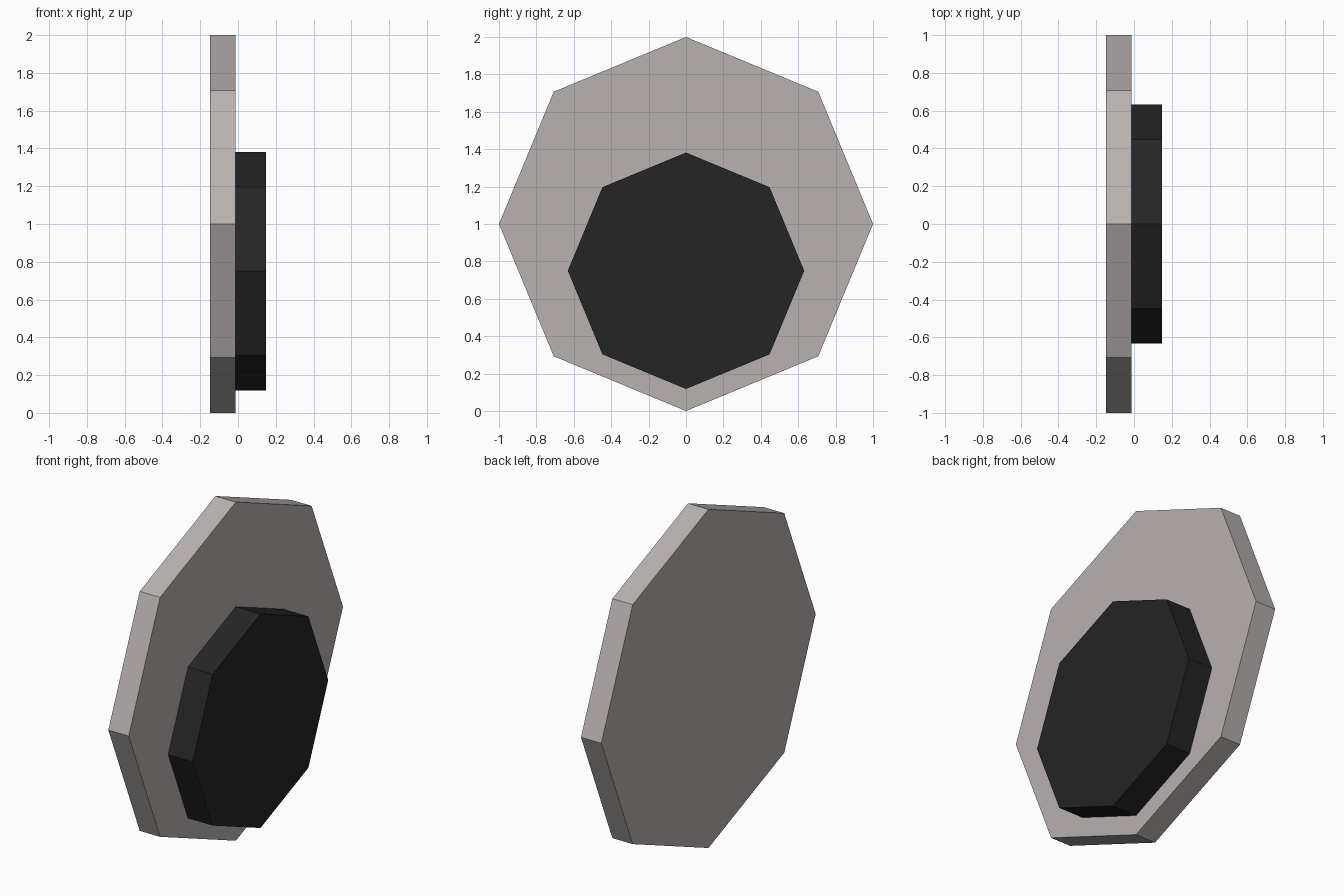
import bpy
import math

if "Cube" in bpy.data.objects:
    bpy.data.objects.remove(bpy.data.objects["Cube"])


def material(name, color):
    m = bpy.data.materials.new(name)
    m.diffuse_color = (*color, 1.0)
    m.use_nodes = True
    m.node_tree.nodes["Principled BSDF"].inputs["Base Color"].default_value = m.diffuse_color
    return m


def octagon_plate(name, x0, x1, radius, z, mat):
    # Eight-sided disc facing along x, with a corner at the top
    bpy.ops.mesh.primitive_cylinder_add(
        vertices=8, radius=radius, depth=x1 - x0,
        location=((x0 + x1) / 2, 0, z), rotation=(0, math.pi / 2, 0))
    ob = bpy.context.object
    ob.name = name
    ob.data.materials.append(mat)
    bpy.ops.object.transform_apply(location=False, rotation=True, scale=True)
    return ob


grey = material("warm grey", (0.48, 0.44, 0.435))
black = material("soft black", (0.018, 0.018, 0.018))

# Large backing disc and the smaller, lower disc on its right face
octagon_plate("backing_disc", -0.147, -0.014, 1.0, 1.0, grey)
octagon_plate("front_disc", -0.014, 0.147, 0.632, 0.75, black)
